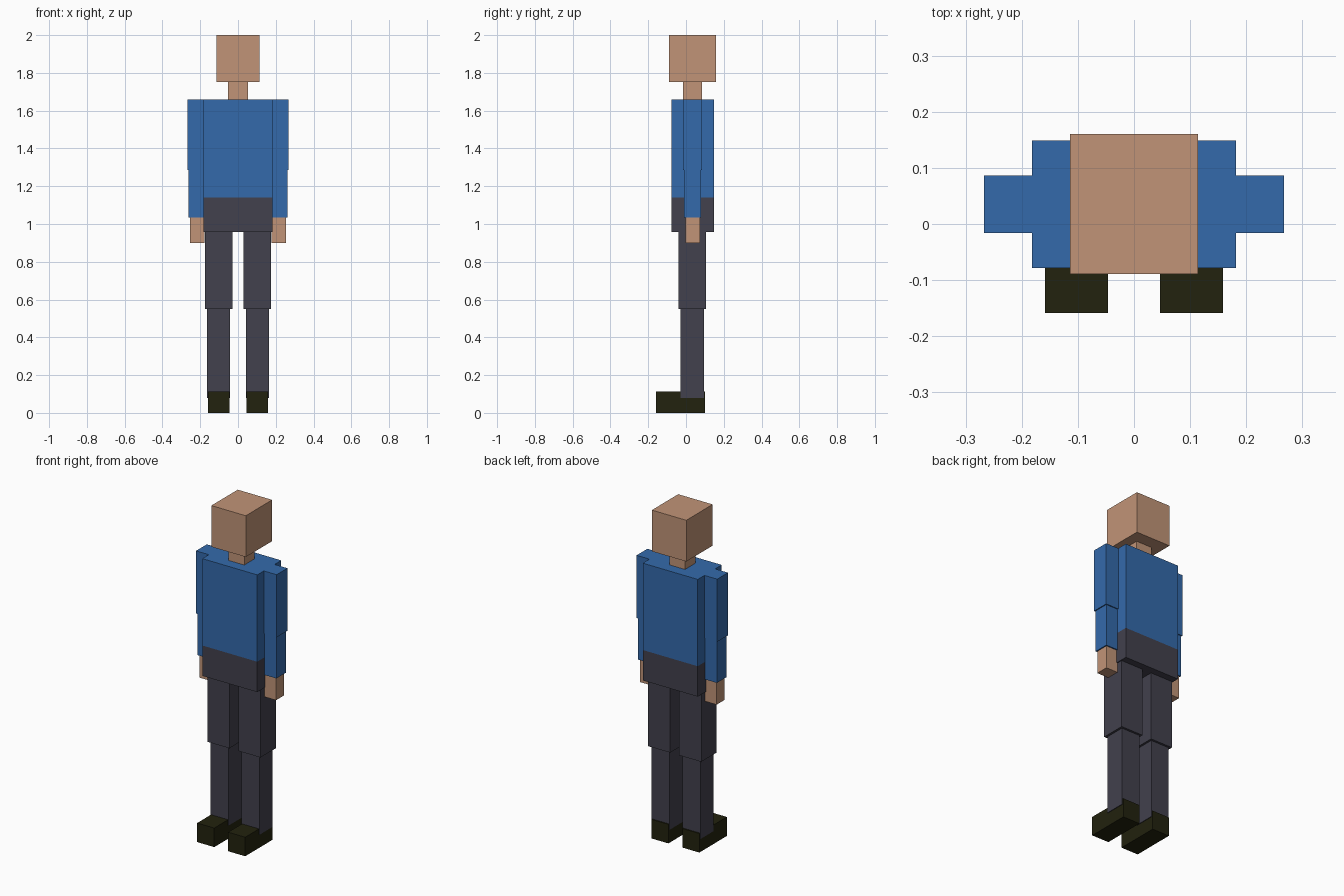
import bpy
import bmesh

if "Cube" in bpy.data.objects:
    bpy.data.objects.remove(bpy.data.objects["Cube"])


def srgb(r, g, b):
    def lin(c):
        c /= 255
        return c / 12.92 if c <= 0.04045 else ((c + 0.055) / 1.055) ** 2.4
    return (lin(r), lin(g), lin(b), 1)


def material(name, rgb):
    m = bpy.data.materials.new(name)
    m.diffuse_color = srgb(*rgb)
    m.use_nodes = True
    m.node_tree.nodes["Principled BSDF"].inputs["Base Color"].default_value = m.diffuse_color
    return m


skin = material("skin", (193, 148, 119))
blue = material("blue_shirt", (52, 106, 171))
grey = material("grey_trousers", (66, 65, 77))
black = material("dark_shoe", (34, 34, 14))


def box(name, mat, x, y, z):
    """Box spanning the given (low, high) range on each axis."""
    bm = bmesh.new()
    bmesh.ops.create_cube(bm, size=1)
    for v in bm.verts:
        v.co = [lo + (c + 0.5) * (hi - lo) for c, (lo, hi) in zip(v.co, (x, y, z))]
    mesh = bpy.data.meshes.new(name)
    bm.to_mesh(mesh)
    bm.free()
    mesh.materials.append(mat)
    ob = bpy.data.objects.new(name, mesh)
    bpy.context.collection.objects.link(ob)


def pair(name, mat, x, y, z):
    """Matching boxes on both sides of the body."""
    box("left_" + name, mat, x, y, z)
    box("right_" + name, mat, (-x[1], -x[0]), y, z)


# Head and trunk
box("head", skin, (-0.114, 0.114), (-0.089, 0.16), (1.753, 2.0))
box("neck", skin, (-0.052, 0.052), (-0.015, 0.084), (1.66, 1.753))
box("torso", blue, (-0.182, 0.182), (-0.078, 0.149), (1.14, 1.66))
box("pelvis", grey, (-0.182, 0.182), (-0.078, 0.149), (0.958, 1.14))

# Arms, tapering downward
pair("upper_arm", blue, (0.165, 0.267), (-0.016, 0.086), (1.285, 1.66))
pair("forearm", blue, (0.171, 0.261), (-0.01, 0.08), (1.035, 1.285))
pair("hand", skin, (0.178, 0.254), (-0.003, 0.073), (0.9, 1.035))

# Legs and shoes
pair("thigh", grey, (0.03, 0.176), (-0.039, 0.107), (0.55, 0.958))
pair("shin", grey, (0.042, 0.163), (-0.028, 0.094), (0.08, 0.55))
pair("shoe", black, (0.046, 0.159), (-0.159, 0.101), (0.0, 0.114))
